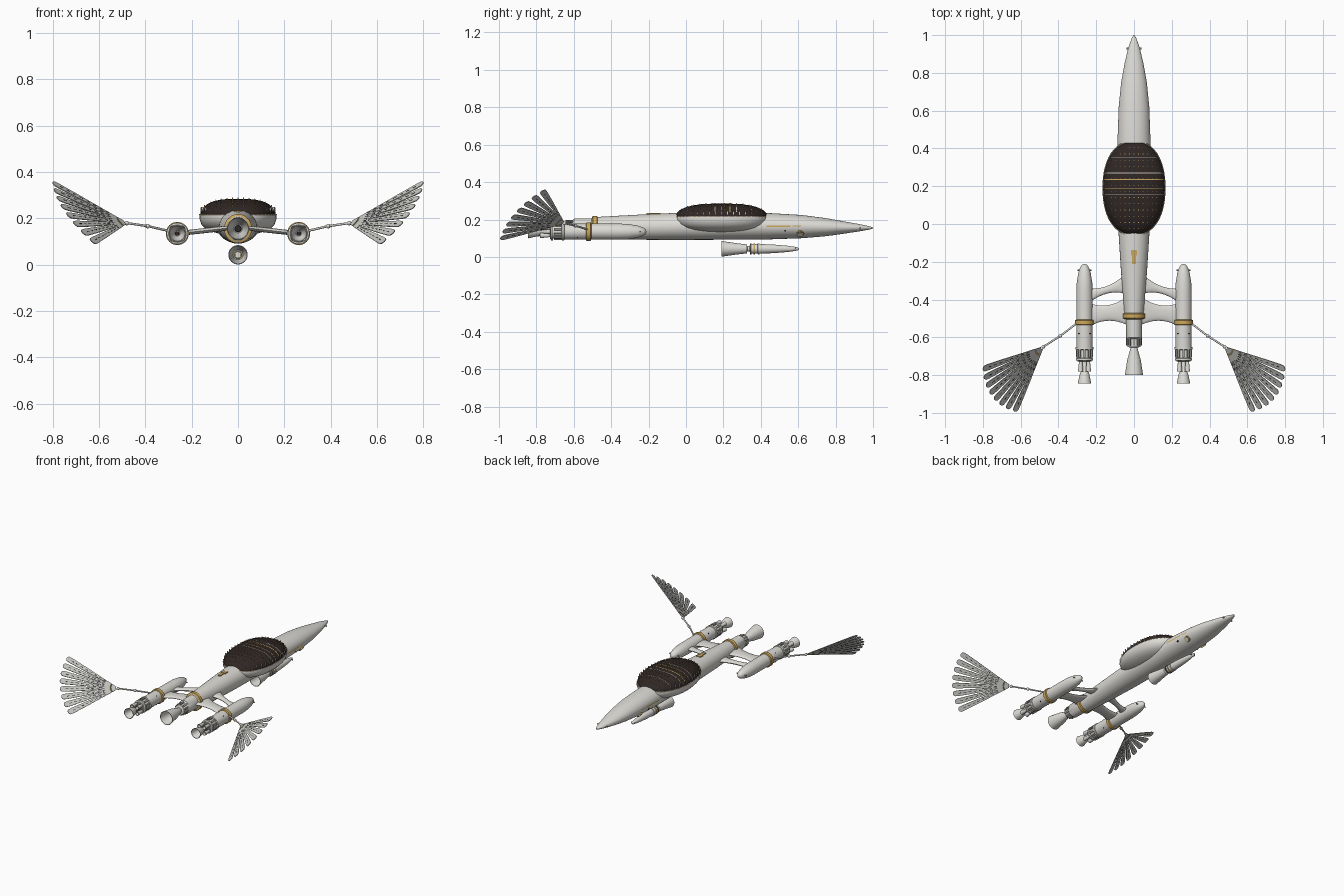
import bpy, bmesh, math
from mathutils import Vector, Matrix

cube = bpy.data.objects.get("Cube")
if cube:
    bpy.data.objects.remove(cube)


def material(name, r, g, b):
    m = bpy.data.materials.new(name)
    m.use_nodes = True
    m.diffuse_color = (r, g, b, 1)
    m.node_tree.nodes["Principled BSDF"].inputs["Base Color"].default_value = (r, g, b, 1)
    return m


WHITE = material("hull white", .72, .71, .67)
PALE = material("feather grey", .58, .58, .55)
GREY = material("panel grey", .36, .36, .34)
STEEL = material("engine steel", .16, .16, .15)
GOLD = material("gold trim", .6, .39, .11)
DARK = material("dark dome", .028, .02, .018)


def finish(name, bm, mat):
    bmesh.ops.recalc_face_normals(bm, faces=bm.faces)
    me = bpy.data.meshes.new(name)
    bm.to_mesh(me)
    bm.free()
    me.materials.append(mat)
    me.polygons.foreach_set("use_smooth", [True] * len(me.polygons))
    me.set_sharp_from_angle(angle=math.radians(35))
    ob = bpy.data.objects.new(name, me)
    bpy.context.scene.collection.objects.link(ob)


def loft(name, loops, mat, closed=True):
    """Skin a list of point loops; closed loops get end caps."""
    bm = bmesh.new()
    rows = [[bm.verts.new(p) for p in loop] for loop in loops]
    n = len(rows[0])
    for a, b in zip(rows, rows[1:]):
        for i in range(n if closed else n - 1):
            j = (i + 1) % n
            bm.faces.new((a[i], a[j], b[j], b[i]))
    if closed:
        bm.faces.new(rows[0])
        bm.faces.new(rows[-1])
    finish(name, bm, mat)


def tube(name, stations, mat, x=0, n=32):
    """Body along y from (y, half width, z centre, half height)."""
    turns = [math.tau * i / n for i in range(n)]
    loft(name, [[(x + w * math.cos(t), y, z + h * math.sin(t)) for t in turns]
                for y, w, z, h in stations], mat)


def turned(name, profile, x, z, mat):
    tube(name, [(y, r, z, r) for y, r in profile], mat, x)


def bell(name, profile, x, z, throat=DARK):
    """Hollow nozzle; the profile runs from throat to mouth."""
    inside = [(y - .002, r - .003) for y, r in reversed(profile[1:])]
    inside[0] = (profile[-1][0], profile[-1][1] - .003)
    turned(name, profile + inside, x, z, WHITE)
    y, r = inside[-1]
    turned(name + "_throat", [(y, r * .8), (y - .003, r * .7)], x, z, throat)


def box(name, centre, size, mat, turn=Matrix.Identity(4)):
    bm = bmesh.new()
    bmesh.ops.create_cube(bm, size=1, matrix=Matrix.Translation(centre) @ turn @ Matrix.Diagonal((*size, 1)))
    finish(name, bm, mat)


def rod(name, a, b, r, mat):
    a, b = Vector(a), Vector(b)
    q = (b - a).to_track_quat("Z", "Y").to_matrix().to_4x4()
    bm = bmesh.new()
    bmesh.ops.create_cone(bm, segments=16, radius1=r, radius2=r, depth=(b - a).length, cap_ends=True,
                          matrix=Matrix.Translation((a + b) / 2) @ q)
    finish(name, bm, mat)


def ball(name, p, r, mat):
    bm = bmesh.new()
    bmesh.ops.create_uvsphere(bm, u_segments=16, v_segments=10, radius=r, matrix=Matrix.Translation(p))
    finish(name, bm, mat)


def ribs(name, x, z, r, y, length, count=10):
    for i in range(count):
        t = math.tau * (i + .5) / count
        box(name, (x + r * math.cos(t), y, z + r * math.sin(t)), (.007, length, .011), GREY,
            Matrix.Rotation(-t, 4, "Y"))


# Main fuselage and centre engine
tube("fuselage", [(1, .002, .155, .002), (.985, .012, .155, .008), (.93, .031, .156, .019),
                  (.85, .05, .157, .032), (.75, .068, .159, .048), (.62, .081, .162, .062),
                  (.45, .087, .164, .07), (.2, .087, .165, .073), (-.06, .081, .163, .072),
                  (-.25, .069, .159, .067), (-.4, .057, .157, .061), (-.5, .05, .156, .056),
                  (-.505, .043, .156, .05), (-.6, .042, .156, .048), (-.61, .036, .156, .036),
                  (-.65, .034, .156, .034), (-.655, .018, .156, .018)], WHITE, n=48)
tube("rear_ring", [(-.472, .054, .156, .058), (-.476, .06, .156, .063),
                   (-.498, .06, .156, .063), (-.502, .052, .156, .057)], GOLD)
box("rear_latch", (0, -.49, .209), (.03, .02, .014), GOLD)
ribs("centre_engine_rib", 0, .156, .038, -.623, .042)
bell("centre_nozzle", [(-.645, .015), (-.67, .022), (-.72, .036), (-.8, .048)], 0, .156)

# Fuselage trim
box("spine_mark_bar", (0, -.152, .231), (.032, .03, .008), GOLD)
box("spine_mark_stem", (0, -.188, .229), (.019, .045, .009), GOLD)
for s in (1, -1):
    # gold line following the hull side, thicker at its rear
    for y0, y1, h in ((.43, .56, .004), (.57, .7, .0025)):
        ys = [y0 + (y1 - y0) * i / 8 for i in range(9)]
        loft("side_stripe", [[(s * (.0895 - .25 * max(0, y - .43) ** 2), y, .165 + d) for y in ys]
                             for d in (-h, h)], GOLD, False)
    rod("porthole_rim", (s * .05, .61, .14), (s * .069, .61, .121), .02, GOLD)
    rod("porthole", (s * .05, .61, .14), (s * .0705, .61, .1195), .014, WHITE)
    rod("nose_thruster", (s * .02, .93, .155), (s * .039, .93, .155), .005, GREY)
    rod("side_vent", (s * .07, .53, .14), (s * .084, .53, .14), .005, DARK)

# Saucer cabin with a dark dome
CY, HX, HY = .19, .167, .253


def dome_z(r):
    return .212 + .073 * math.sqrt(max(0, 1 - r ** 3))


def oval(k, z, n=64):
    pts = []
    for i in range(n):
        c, s = math.cos(math.tau * i / n), math.sin(math.tau * i / n)
        pts.append((k * HX * math.copysign(abs(c) ** .9, c), CY + k * HY * math.copysign(abs(s) ** .9, s), z))
    return pts


loft("saucer", [oval(k, z) for k, z in ((.02, .13), (.3, .131), (.5, .135), (.7, .144), (.85, .157),
                                        (.95, .175), (1, .2), (.99, .215), (.95, .218))], WHITE)
loft("dome", [oval(k * .98, dome_z(k)) for k in (1, .99, .96, .9, .8, .65, .45, .2, .02)], DARK)


def on_dome(x, y):
    # radius of the rounded oval through the point
    p = 2 / .9
    r = (abs(x / HX) ** p + abs((y - CY) / HY) ** p) ** (1 / p) / .98
    return r, dome_z(r)


# Thin bands across the dome and rows of little lamps
for y, w, mat in ((.35, .0025, GREY), (.27, .004, PALE), (.235, .006, GOLD), (.19, .0025, GOLD), (.155, .0035, GREY)):
    xs = [i * .005 for i in range(-34, 35) if on_dome(i * .005, y)[0] < .97]
    loft("dome_stripe", [[(x, y + d, on_dome(x, y)[1] + .003) for x in xs] for d in (-w / 2, w / 2)], mat, False)
for row in range(-7, 7):
    for col in range(-6, 7):
        x, y = col * .024, CY + row * .033 + .016
        r, z = on_dome(x, y)
        if r < .96:
            box("dome_lamp", (x, y, z), (.0035, .0035, .009), GOLD)
# Pale ticks and gold studs around the dome edge
for s in (1, -1):
    for i in range(-5, 6):
        y = CY + i * .032
        x = max(k * .001 for k in range(170) if on_dome(k * .001, y)[0] < .97)
        box("dome_tick", (s * x, y, on_dome(x, y)[1] - .002), (.006, .003, .03), PALE)
for x, y, z in oval(.985, .217, 48):
    box("rim_stud", (x, y, z), (.006, .006, .005), GOLD)


# Swept struts between the fuselage and the pods
def strut(name, s, front, back):
    loops = []
    for i in range(13):
        u = i / 12
        x = .03 + .2 * u
        pinch = math.sin(math.pi * u) ** .8
        yf = front[0] + (front[1] - front[0]) * u - .028 * pinch
        yb = back[0] + (back[1] - back[0]) * u + .028 * pinch
        z = .16 - .022 * u
        m, h = (yf + yb) / 2, (yf - yb) / 2
        loops.append([(s * x, m + h * math.cos(t), z + .011 * math.sin(t))
                      for t in [math.tau * k / 16 for k in range(16)]])
    loft(name, loops, WHITE)


# One feather in a fan: long tapered slat with dark dashes
def feather(root, direction, normal):
    side = normal.cross(direction).normalized()
    outline = [(.015, .003), (.12, .008), (.25, .0148), (.35, .0185)]
    outline += [(.365 + .018 * math.sin(a), .0185 * math.cos(a)) for a in (.4, .8, 1.2, 1.5)]
    pts = outline + [(d, -w) for d, w in reversed(outline)]
    loft("feather", [[root + direction * d + side * w + normal * h for d, w in pts] for h in (-.002, .002)], PALE)
    turn = Matrix((direction, side, normal)).transposed().to_4x4()
    for i in range(8):
        box("feather_slot", root + direction * (.1 + i * .034), (.018, .003, .0056), DARK, turn)


PX, PZ = .262, .135
for s in (1, -1):
    x = s * PX
    strut("front_strut", s, (-.25, -.34), (-.375, -.412))
    strut("rear_strut", s, (-.38, -.42), (-.54, -.54))
    # Booster pod
    turned("pod", [(-.212, .003), (-.216, .013), (-.23, .023), (-.26, .033), (-.31, .041), (-.36, .043),
                   (-.6, .043), (-.655, .043), (-.658, .036), (-.72, .036), (-.725, .02)], x, PZ, WHITE)
    turned("pod_ring", [(-.506, .042), (-.51, .05), (-.532, .05), (-.536, .042)], x, PZ, GOLD)
    turned("pod_collar", [(-.65, .042), (-.652, .047), (-.664, .047), (-.666, .036)], x, PZ, WHITE)
    ribs("pod_rib", x, PZ, .042, -.686, .042)
    turned("pod_end", [(-.71, .042), (-.712, .046), (-.722, .046), (-.726, .03)], x, PZ, WHITE)
    turned("pod_end_plate", [(-.725, .04), (-.7275, .036)], x, PZ, STEEL)
    bell("pod_nozzle", [(-.72, .012), (-.775, .015), (-.79, .024), (-.845, .036)], x, PZ)
    for i in range(4):
        t = math.pi * (i / 2 + .25)
        c, d = math.cos(t), math.sin(t)
        bell("small_nozzle", [(-.725, .008), (-.74, .01), (-.78, .014)], x + .029 * c, PZ + .029 * d)
        rod("pod_vent", (x, -.58, PZ), (x + .0445 * c, -.58, PZ + .0445 * d), .004, DARK)
    for d in (1, -1):
        rod("pod_thruster", (x + d * .02, -.245, PZ), (x + d * .038, -.245, PZ), .004, GREY)

    # Jointed arm carrying the fan
    joints = [(s * .295, -.52, .145), (s * .39, -.592, .167), (s * .48, -.65, .18)]
    for a, b in zip(joints, joints[1:]):
        rod("fan_arm", a, b, .005, WHITE)
        ball("arm_joint", b, .01, WHITE)
    first = Vector((s * .325, -.12, .177)).normalized()
    last = Vector((s * .15, -.34, -.08)).normalized()
    normal = first.cross(last).normalized()
    spread = first.angle(last)
    for i in range(8):
        d = Matrix.Rotation(spread * i / 7, 3, normal) @ first
        feather(Vector(joints[2]), d, normal)
        box("feather_clip", Vector(joints[2]) + d * .05, (.007, .007, .007), GOLD)

# Small craft flying under the fuselage
Z = .043
turned("shuttle_body", [(.605, .003), (.595, .009), (.55, .016), (.48, .022), (.4, .026), (.345, .026),
                        (.34, .015), (.315, .012)], 0, Z, WHITE)
for y, mat in ((.346, STEEL), (.365, GOLD), (.388, WHITE)):
    turned("shuttle_band", [(y - .005, .025), (y - .004, .029), (y + .004, .029), (y + .005, .025)], 0, Z, mat)
bell("shuttle_nozzle", [(.328, .012), (.325, .024), (.28, .029), (.23, .036), (.19, .042)], 0, Z, GOLD)
for s in (1, -1):
    rod("shuttle_thruster", (s * .005, .585, Z), (s * .017, .585, Z), .004, GREY)
